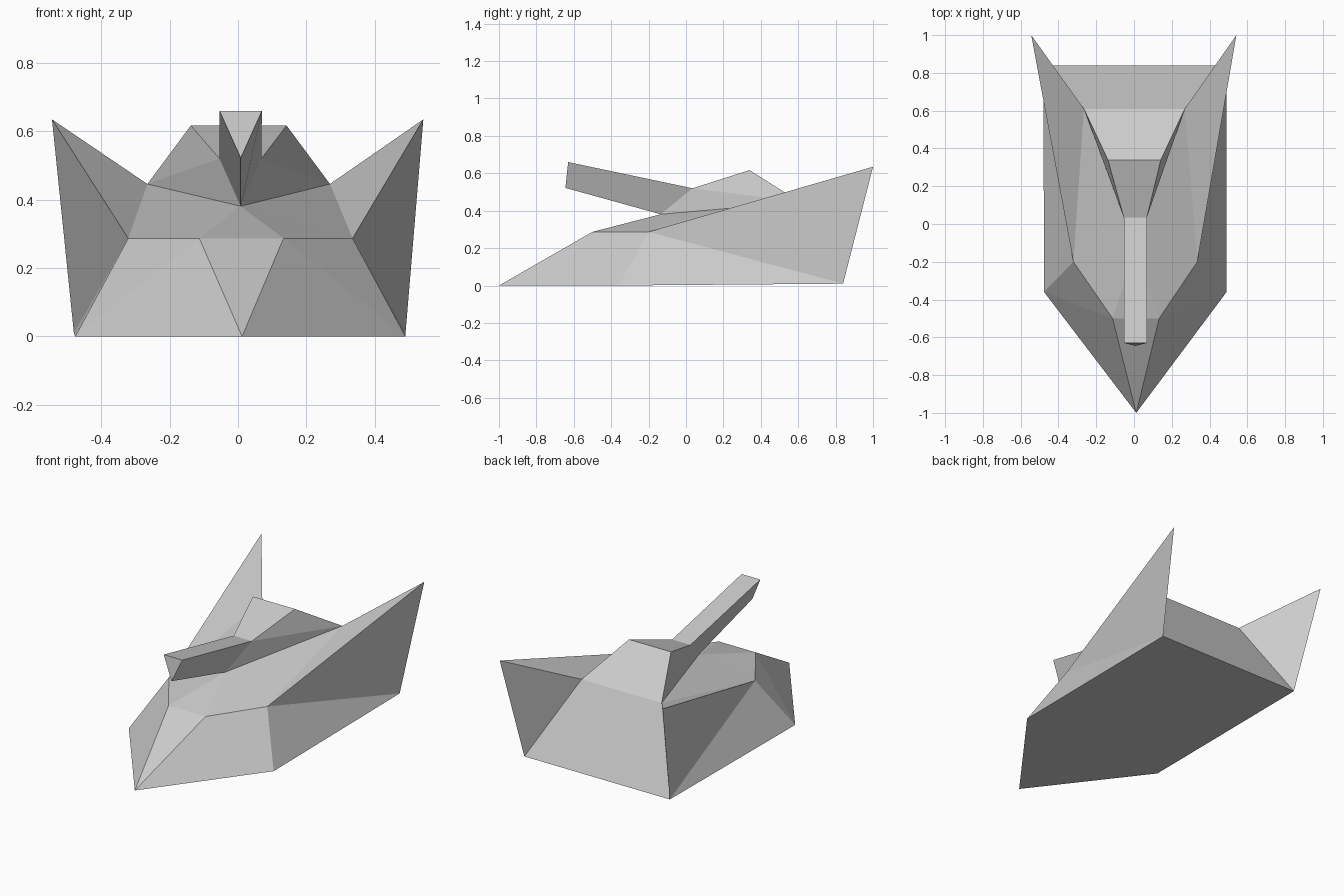
import bpy, bmesh

if "Cube" in bpy.data.objects:
    bpy.data.objects.remove(bpy.data.objects["Cube"])

# Right-hand corner points: (half width, centre shift, y, z)
POINTS = {
    "N": (0, .012, -1, 0),            # nose
    "C": (.483, .007, -.36, 0),       # front base corner
    "R": (.485, .005, .84, .01),      # rear base corner
    "F": (.123, .01, -.5, .287),      # front deck corner
    "S": (.328, .007, -.2, .287),     # side deck corner
    "B": (.267, .002, .61, .446),     # rear deck corner
    "A": (0, .008, -.135, .381),      # turret front point
    "T": (.543, -.001, 1, .635),      # fin tip
    "K": (.14, .002, .34, .617),      # turret top rear
    "G": (.061, .007, .035, .52),     # barrel root
    "M": (.062, .008, -.63, .66),     # muzzle top
    "Q": (0, .008, -.645, .522),      # muzzle bottom
}


def position(letter):
    """Upper case is the right side, lower case its mirror on the left."""
    w, shift, y, z = POINTS[letter.upper()]
    return (shift + (w if letter.isupper() else -w), y, z)


def build(name, side="", centre=""):
    """Side faces are mirrored, centre faces span both sides."""
    faces = centre.split()
    for f in side.split():
        faces += [f, f[::-1].swapcase()]
    bm = bmesh.new()
    for f in faces:
        bm.faces.new([bm.verts.new(position(c)) for c in f])
    bmesh.ops.remove_doubles(bm, verts=bm.verts, dist=1e-5)
    mesh = bpy.data.meshes.new(name)
    bm.to_mesh(mesh)
    bm.free()
    bpy.context.collection.objects.link(bpy.data.objects.new(name, mesh))


# Wedge hull with sloped deck and flat floor
build("hull", side="NCF CSF CRS FSA SBA", centre="NFf FAf RrbB NcrRC")
# Swept rear fins
build("rear_fins", side="RTS STB RBT")
# Faceted turret
build("turret", side="BKG BGA", centre="BbkK GKkg")
# Three-sided barrel
build("barrel", side="AGMQ", centre="GgmM QMm")
